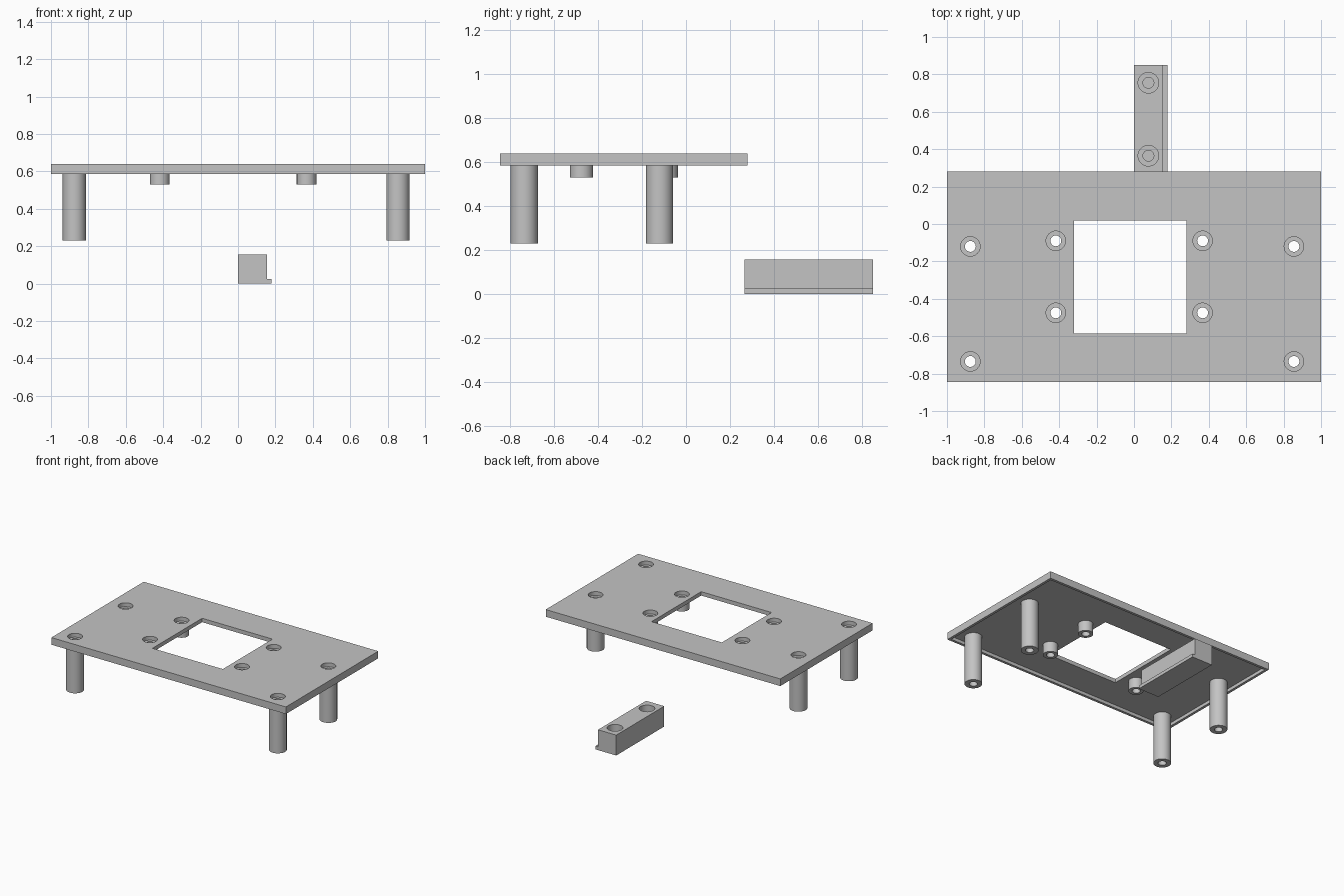
import bpy, bmesh, math

if "Cube" in bpy.data.objects:
    bpy.data.objects.remove(bpy.data.objects["Cube"], do_unlink=True)

grey = bpy.data.materials.new("plain_grey")
grey.use_nodes = True
colour = (0.55, 0.55, 0.55, 1)
grey.diffuse_color = colour
grey.node_tree.nodes["Principled BSDF"].inputs["Base Color"].default_value = colour

SEGMENTS = 40
TOP, BOTTOM = 0.64, 0.585      # plate faces
CEILING = 0.61                 # recessed underside of the plate
HEAD_R, BORE_R = 0.052, 0.029  # screw head and screw shaft


def finish(name, bm):
    bmesh.ops.recalc_face_normals(bm, faces=bm.faces)
    mesh = bpy.data.meshes.new(name)
    bm.to_mesh(mesh)
    bm.free()
    mesh.materials.append(grey)
    ob = bpy.data.objects.new(name, mesh)
    bpy.context.collection.objects.link(ob)
    return ob


def prism(name, outline, axis, low, high):
    """Extrude a 2D outline along y or z."""
    bm = bmesh.new()
    place = (lambda a, b: (a, low, b)) if axis == "y" else (lambda a, b: (a, b, low))
    face = bm.faces.new([bm.verts.new(place(a, b)) for a, b in outline])
    new = bmesh.ops.extrude_face_region(bm, geom=[face])["geom"]
    shift = (0, high - low, 0) if axis == "y" else (0, 0, high - low)
    bmesh.ops.translate(bm, vec=shift, verts=[v for v in new if isinstance(v, bmesh.types.BMVert)])
    return finish(name, bm)


def box(name, x0, x1, y0, y1, z0, z1):
    return prism(name, [(x0, y0), (x1, y0), (x1, y1), (x0, y1)], "z", z0, z1)


def rod(name, x, y, r, z0, z1):
    ring = [(x + r * math.cos(math.tau * i / SEGMENTS), y + r * math.sin(math.tau * i / SEGMENTS))
            for i in range(SEGMENTS)]
    return prism(name, ring, "z", z0, z1)


def activate(ob):
    bpy.ops.object.select_all(action="DESELECT")
    ob.select_set(True)
    bpy.context.view_layer.objects.active = ob


def cut(ob, cutters):
    for cutter in cutters:
        cutter.hide_render = True
        mod = ob.modifiers.new("cut", "BOOLEAN")
        mod.operation, mod.solver, mod.object = "DIFFERENCE", "EXACT", cutter
        activate(ob)
        bpy.ops.object.modifier_apply(modifier=mod.name)
        bpy.data.objects.remove(cutter, do_unlink=True)


def smooth(ob):
    activate(ob)
    bpy.ops.object.shade_smooth_by_angle(angle=math.radians(30))


def tube(name, x, y, r, z0, z1):
    """Hollow post with a through bore."""
    bm = bmesh.new()
    rings = []
    for radius, z in ((r, z0), (r, z1), (BORE_R, z1), (BORE_R, z0)):
        rings.append([bm.verts.new((x + radius * math.cos(math.tau * i / SEGMENTS),
                                    y + radius * math.sin(math.tau * i / SEGMENTS), z))
                      for i in range(SEGMENTS)])
    for a, b in zip(rings, rings[1:] + rings[:1]):
        for i in range(SEGMENTS):
            j = (i + 1) % SEGMENTS
            bm.faces.new((a[i], a[j], b[j], b[i]))
    smooth(finish(name, bm))


# Mounting plate with a shallow recess below and a square window
plate = box("plate", -1, 1, -0.845, 0.28, BOTTOM, TOP)
cut(plate, [box("recess_cutter", -0.98, 0.98, -0.825, 0.26, BOTTOM - 0.1, CEILING),
            box("window_cutter", -0.32, 0.28, -0.585, 0.02, 0.4, 0.8)])

# Hollow posts: long legs at the corners, short standoffs around the window
posts = [("leg", x, y, 0.062, 0.23) for x in (-0.875, 0.855) for y in (-0.735, -0.12)]
posts += [("standoff", x, y, 0.053, 0.53) for x in (-0.418, 0.367) for y in (-0.475, -0.09)]
for number, (kind, x, y, r, foot) in enumerate(posts):
    cut(plate, [rod("screw_cutter", x, y, HEAD_R, CEILING - 0.05, TOP + 0.1)])
    tube(f"{kind}_{number + 1}", x, y, r, foot, CEILING)
smooth(plate)

# Loose clamp block with a thin lip and two blind stepped holes
clamp = prism("clamp_block", [(0, 0), (0.178, 0), (0.178, 0.025), (0.155, 0.025), (0.155, 0.157), (0, 0.157)],
              "y", 0.265, 0.85)
for y in (0.365, 0.755):
    cut(clamp, [rod("head_cutter", 0.077, y, 0.055, 0.1, 0.3),
                rod("shaft_cutter", 0.077, y, BORE_R, 0.03, 0.2)])
smooth(clamp)
